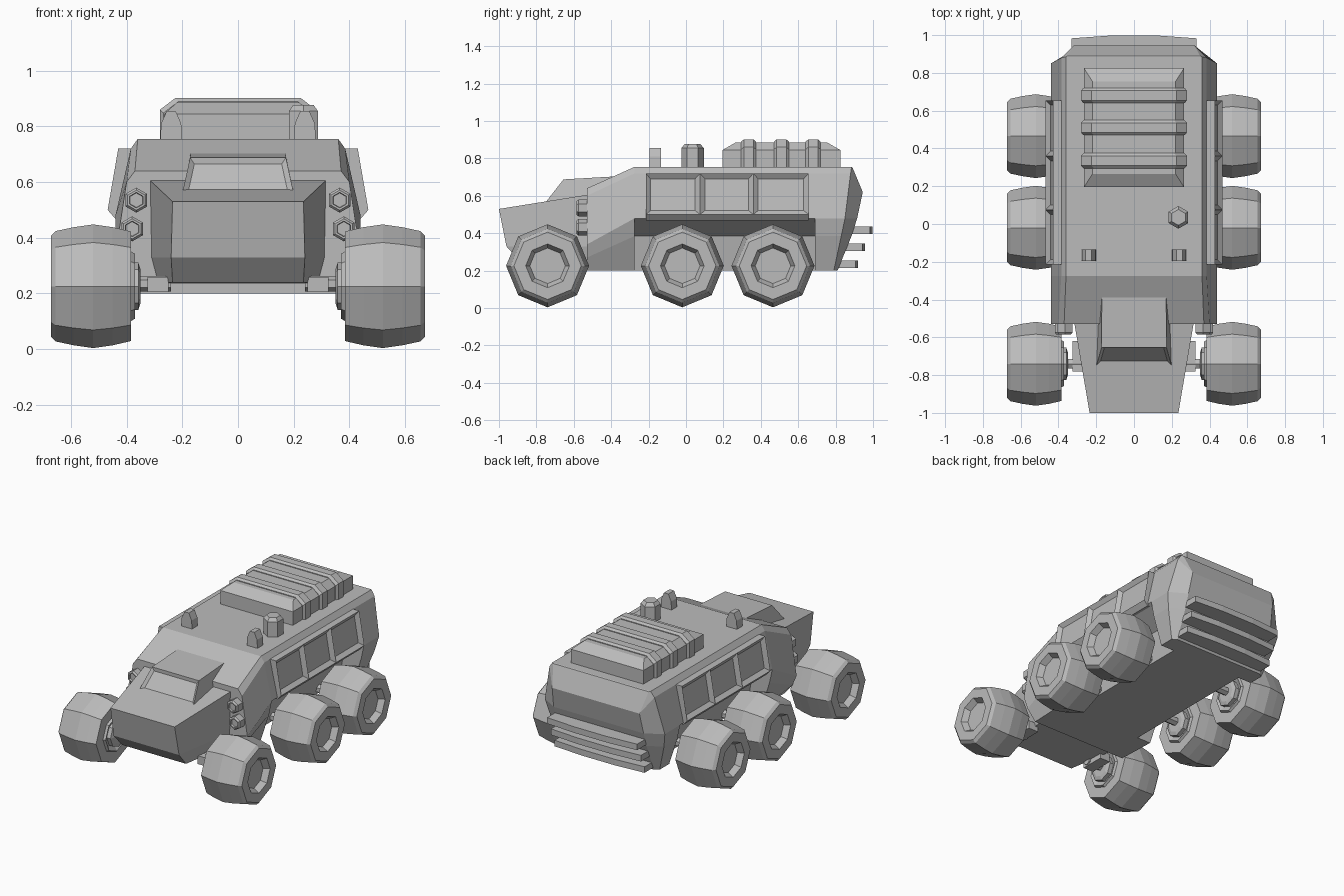
import bpy, bmesh
from math import sin, cos, tau

cube = bpy.data.objects.get("Cube")
if cube:
    bpy.data.objects.remove(cube)

grey = bpy.data.materials.new("plain_grey")
grey.use_nodes = True
COLOUR = (0.5, 0.5, 0.5, 1)
grey.diffuse_color = COLOUR
grey.node_tree.nodes["Principled BSDF"].inputs["Base Color"].default_value = COLOUR


def skin(name, rings, offset=(0, 0, 0), mirror=False, inset=None):
    """Skin closed rings of points, cap both ends, optionally inset chosen faces."""
    bm = bmesh.new()
    rows = [[bm.verts.new(p) for p in ring] for ring in rings]
    n = len(rows[0])
    for a, b in zip(rows, rows[1:]):
        for i in range(n):
            j = (i + 1) % n
            bm.faces.new((a[i], a[j], b[j], b[i]))
    for ring in (rows[0], rows[-1]):
        for i in range(n // 2 - 1):
            bm.faces.new((ring[i], ring[i + 1], ring[n - 2 - i], ring[n - 1 - i]))
    bmesh.ops.remove_doubles(bm, verts=bm.verts, dist=0.0005)
    bmesh.ops.recalc_face_normals(bm, faces=bm.faces)
    if inset:
        rule, width, depth = inset
        bm.normal_update()
        bmesh.ops.inset_individual(bm, faces=[f for f in bm.faces if rule(f)],
                                   thickness=width, depth=-depth, use_even_offset=True)
    bmesh.ops.translate(bm, verts=bm.verts, vec=offset)
    mesh = bpy.data.meshes.new(name)
    bm.to_mesh(mesh)
    bm.free()
    mesh.materials.append(grey)
    obj = bpy.data.objects.new(name, mesh)
    bpy.context.collection.objects.link(obj)
    if mirror:
        obj.modifiers.new("mirror", "MIRROR").use_mirror_merge = False
    return obj


def loft(name, halves, **options):
    """Skin rings given by their +x half only."""
    return skin(name, [h + [(-x, y, z) for x, y, z in reversed(h)] for h in halves], **options)


def lathe(name, profile, sides, axis, **options):
    """Turn (distance along axis, radius) points around an axis."""
    def point(a, r, k):
        s, c = r * sin(tau * k / sides), r * cos(tau * k / sides)
        return {"x": (a, s, c), "y": (s, a, c), "z": (s, c, a)}[axis]
    return skin(name, [[point(a, r, k) for k in range(sides)] for a, r in profile], **options)


def box(name, x0, x1, y0, y1, z0, z1, **options):
    return skin(name, [[(x0, y, z0), (x1, y, z0), (x1, y, z1), (x0, y, z1)]
                       for y in (y0, y1)], **options)


# Hull: slices run from front to back, with recessed bays for the rear wheels
def hull_slice(y, low, under):
    return [(low, y, .2), (under, y, .385), (.44, y, .48), (.385, y, .72), (.36, y, .755)]


FRONT, BAY_START, BAY_END = -.53, -.275, .69
loft("hull", [
    [(.35, FRONT, .2), (.41, FRONT, .27), (.44, FRONT, .34), (.4, FRONT, .6), (.37, FRONT, .64)],
    hull_slice(BAY_START, .36, .42), hull_slice(BAY_START, .26, .29),
    hull_slice(BAY_END, .26, .29), hull_slice(BAY_END, .36, .42),
    [(.36, .79, .2), (.42, .83, .385), (.44, .85, .48), (.385, .88, .72), (.36, .885, .755)],
    [(.33, .81, .2), (.33, .885, .385), (.33, .915, .48), (.32, .945, .62), (.35, .89, .752)],
])

# Nose with a sloping chin
loft("nose", [
    [(.235, -.88, .24), (.24, -.96, .33), (.235, -1, .53)],
    [(.29, -.5, .235), (.315, -.5, .33), (.32, -.5, .61)],
])

# Windscreen housing with a sunken pane
loft("windscreen", [
    [(.2, -.755, .56), (.172, -.655, .688)],
    [(.2, -.36, .55), (.17, -.36, .705)],
], inset=(lambda f: f.normal.y < -.5, .018, .015))

# Slanted side panels with three sunken windows each
section = [(.36, .72), (.43, .72), (.468, .5), (.44, .468), (.36, .468), (.36, .6)]
skin("side_window_panel", [[(x, y, z) for x, z in section] for y in (-.215, .075, .36, .655)],
     mirror=True, inset=(lambda f: f.normal.x > .9 and f.calc_center_median().z > .55, .026, .022))

# Roof vent and its ribs
loft("roof_vent", [[(.265, y, .74), (.265, y, .845), (.22, top, .885)]
                   for y, top in ((.195, .265), (.825, .755))])
for y in (.335, .51, .68):
    loft("vent_rib", [[(.28 - e, y + d, .74), (.28 - e, y + d, .86 - e), (.225 - e, y + d, .902 - e)]
                      for d, e in ((-.04, .012), (-.026, 0), (.026, 0), (.04, .012))])

# Roof fittings
lathe("roof_hatch_pipe", [(.74, .06), (.855, .06), (.877, .042)], 6, "z", offset=(.235, .035, 0))
loft("roof_fin", [[(w, -.03, z), (w, .03, z)] for w, z in ((.04, .74), (.036, .81), (.016, .855))],
     offset=(.24, -.165, 0), mirror=True)

# Rear bumper slats
for z, back in ((.395, .998), (.305, .958), (.215, .92)):
    loft("rear_slat", [[(.33, back - .17, h), (.33, back - .015, h), (.12, back, h)]
                       for h in (z, z + .04)])

# Headlights
for x, z in ((.365, .535), (.38, .432)):
    lathe("headlight", [(-.5, .045), (-.575, .045), (-.585, .036), (-.585, .028), (-.572, .026)],
          6, "y", offset=(x, 0, z), mirror=True)

# Wheels with sunken hubs, axles and mounts
tyre = [(.385, .09), (.37, .117), (.385, .125), (.385, .197), (.45, .212), (.52, .222),
        (.59, .212), (.655, .198), (.672, .18), (.672, .117), (.635, .095)]
for y in (-.74, -.02, .465):
    lathe("wheel", tyre, 8, "x", offset=(0, y, .226), mirror=True)
    lathe("hub", [(.35, .06), (.358, .085), (.39, .085)], 8, "x", offset=(0, y, .226), mirror=True)
    lathe("axle", [(.24, .028), (.36, .028)], 6, "x", offset=(0, y, .235), mirror=True)
box("front_axle_mount", .25, .325, -.78, -.62, .205, .26, mirror=True)
